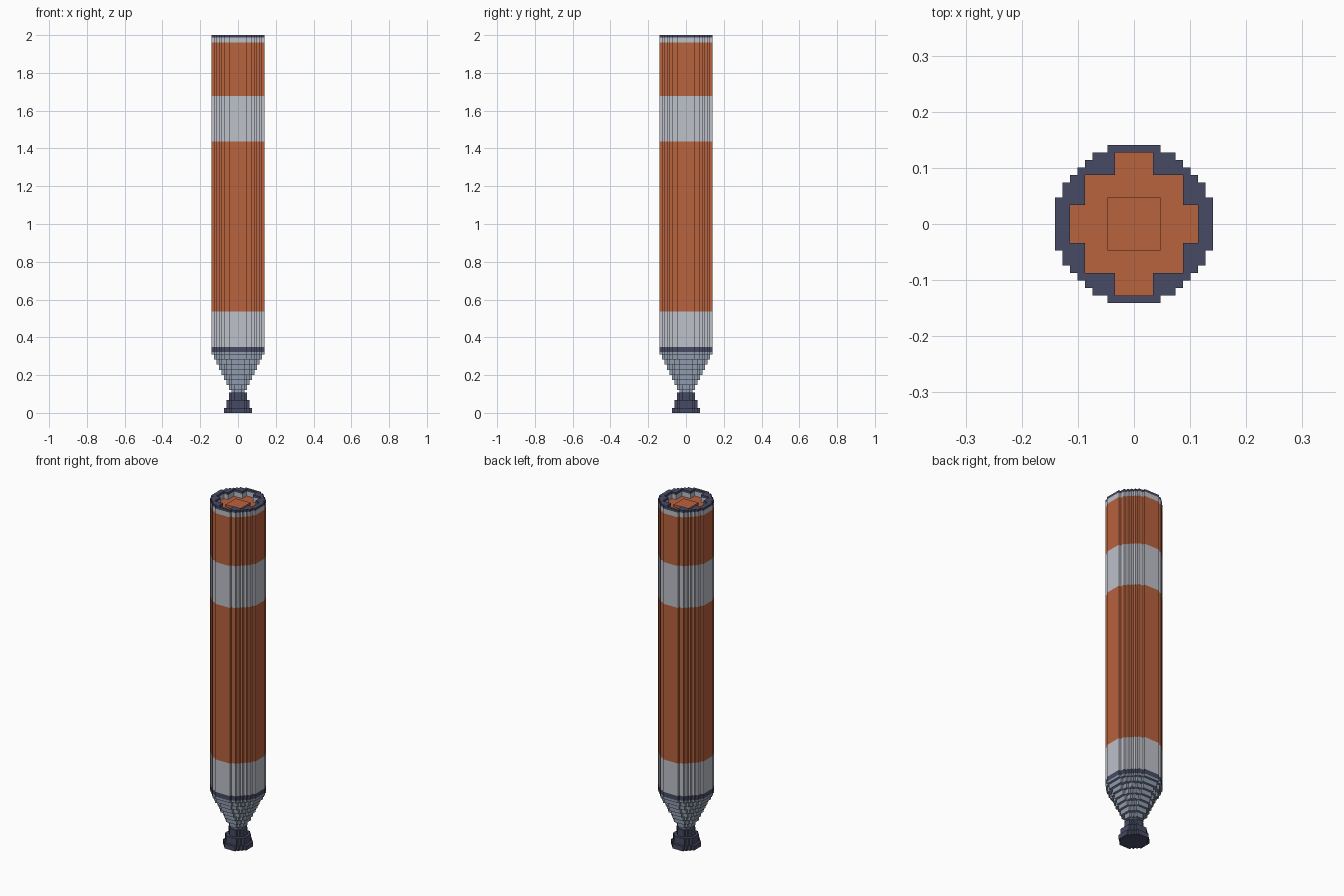
import bpy, bmesh

if "Cube" in bpy.data.objects:
    bpy.data.objects.remove(bpy.data.objects["Cube"])

V = 2 / 149          # edge length of one block; the model is 149 blocks tall


def material(name, rgb):
    m = bpy.data.materials.new(name)
    m.diffuse_color = (*rgb, 1)
    m.use_nodes = True
    m.node_tree.nodes["Principled BSDF"].inputs["Base Color"].default_value = m.diffuse_color
    return m


ORANGE = material("burnt orange", (0.479, 0.122, 0.048))
WHITE = material("pale grey", (0.515, 0.533, 0.591))
STEEL = material("blue grey", (0.275, 0.328, 0.423))
DARK = material("dark slate", (0.063, 0.070, 0.125))


def disc(r):
    """Blocks inside a circle with a radius of r + half a block."""
    span = range(-r, r + 1)
    return {(i, j) for i in span for j in span if i * i + j * j <= (r + 0.5) ** 2}


def rect(a, b):
    return {(i, j) for i in range(-a, a + 1) for j in range(-b, b + 1)}


parts = []           # (name, bottom layer, top layer, blocks, material)


def part(name, z0, z1, cells, mat):
    parts.append((name, z0, z1, cells, mat))


# Nozzle: flared bell
for k, (z0, z1, r) in enumerate([(0, 2, 5), (2, 5, 4), (5, 8, 3)]):
    part(f"nozzle_step_{k + 1}", z0, z1, disc(r), DARK)

# Tail cone: widens by one block every two layers
part("cone_step_1", 8, 9, disc(2), STEEL)
for k in range(7):
    part(f"cone_step_{k + 2}", 9 + 2 * k, 11 + 2 * k, disc(3 + k), STEEL)
part("cone_step_9", 23, 24, disc(10), STEEL)

# Cylindrical body bands
body = disc(10)
for name, z0, z1, mat in [("base_ring", 24, 26, DARK),
                          ("lower_white_band", 26, 40, WHITE),
                          ("main_tank", 40, 107, ORANGE),
                          ("upper_white_band", 107, 125, WHITE),
                          ("upper_tank", 125, 146, ORANGE)]:
    part(name, z0, z1, body, mat)

# Hollow top rim around a stepped orange tank top
recess = rect(6, 6) | rect(2, 9) | rect(8, 2)
part("rim_wall", 146, 148, body - recess, WHITE)
part("rim_edge", 148, 149, body - recess, DARK)
part("tank_top_plate", 146, 147, rect(3, 3), ORANGE)


def build(name, z0, z1, cells, mat):
    above, below = set(), set()
    for _, a, b, other, _ in parts:
        if a == z1:
            above |= other
        if b == z0:
            below |= other
    bm = bmesh.new()
    verts = {}

    def face(*points):
        for p in points:
            if p not in verts:
                verts[p] = bm.verts.new(((p[0] - 0.5) * V, (p[1] - 0.5) * V, p[2] * V))
        bm.faces.new([verts[p] for p in points])

    for i, j in sorted(cells):
        corners = [(i, j), (i + 1, j), (i + 1, j + 1), (i, j + 1)]
        # exposed caps only
        if (i, j) not in above:
            face(*[(*c, z1) for c in corners])
        if (i, j) not in below:
            face(*[(*c, z0) for c in reversed(corners)])
        # outer walls
        for k, (di, dj) in enumerate([(0, -1), (1, 0), (0, 1), (-1, 0)]):
            if (i + di, j + dj) not in cells:
                a, b = corners[k], corners[(k + 1) % 4]
                face((*a, z0), (*b, z0), (*b, z1), (*a, z1))
    mesh = bpy.data.meshes.new(name)
    bm.to_mesh(mesh)
    bm.free()
    mesh.materials.append(mat)
    bpy.context.collection.objects.link(bpy.data.objects.new(name, mesh))


for p in parts:
    build(*p)
